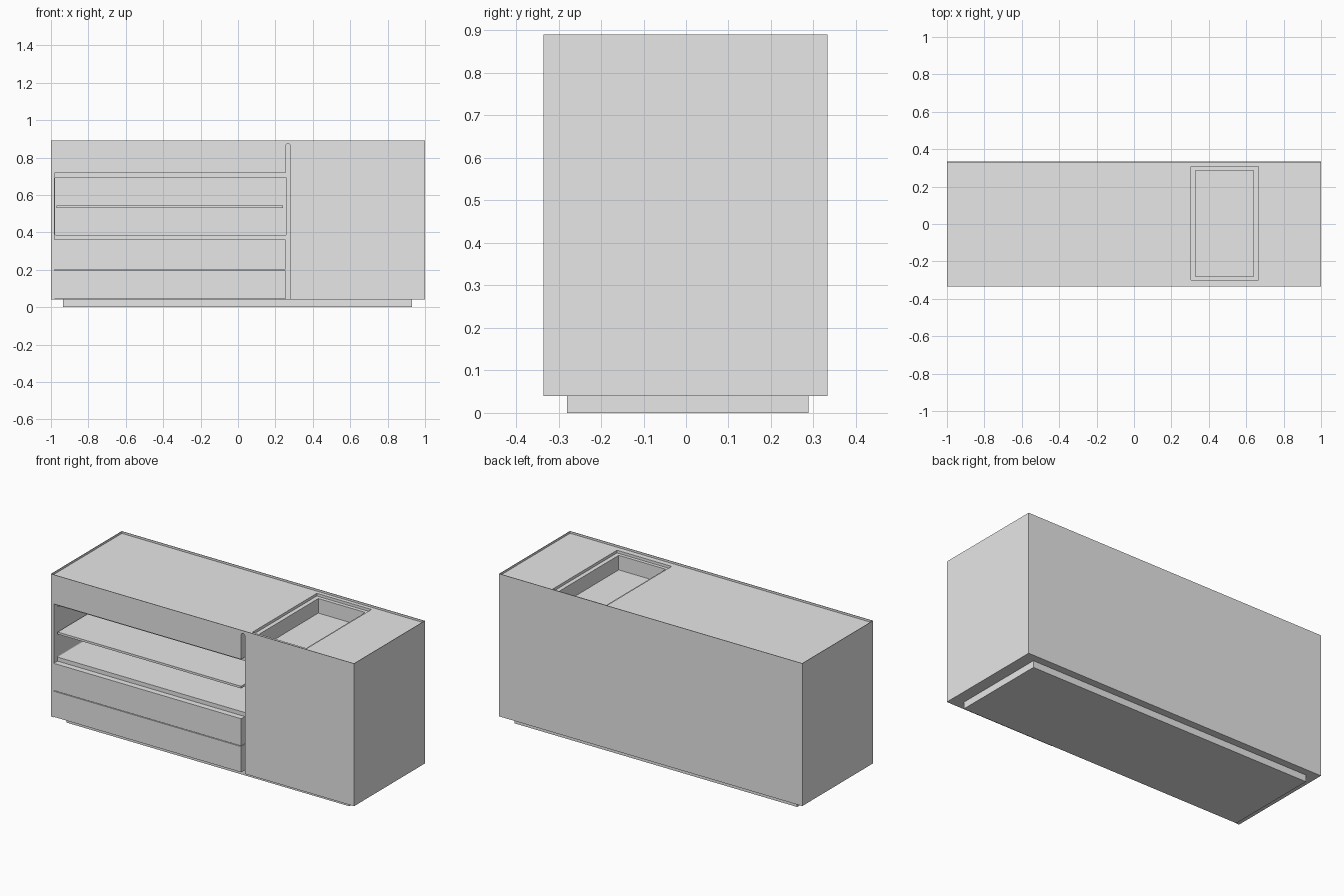
import bpy

if "Cube" in bpy.data.objects:
    bpy.data.objects.remove(bpy.data.objects["Cube"])

grey = bpy.data.materials.new("plain grey")
grey.diffuse_color = (0.8, 0.8, 0.8, 1.0)
grey.use_nodes = True
grey.node_tree.nodes["Principled BSDF"].inputs["Base Color"].default_value = grey.diffuse_color


def box(name, x, y, z):
    """Axis-aligned box from (min, max) pairs."""
    bpy.ops.mesh.primitive_cube_add(
        size=1, location=[(a + b) / 2 for a, b in (x, y, z)])
    ob = bpy.context.object
    ob.name = name
    ob.scale = [b - a for a, b in (x, y, z)]
    bpy.ops.object.transform_apply(location=False, rotation=False, scale=True)
    ob.data.materials.append(grey)
    return ob


def round_corners(ob, radius, segments=6):
    """Round the edges that run front to back."""
    import bmesh
    bm = bmesh.new()
    bm.from_mesh(ob.data)
    edges = [e for e in bm.edges
             if abs(e.verts[0].co.y - e.verts[1].co.y) > 1e-4]
    bmesh.ops.bevel(bm, geom=edges, offset=radius, segments=segments,
                    profile=0.5, affect='EDGES')
    bm.to_mesh(ob.data)
    bm.free()
    return ob


FRONT, BACK, TOP = -0.335, 0.333, 0.89
PANEL = (FRONT - 0.05, FRONT + 0.035)      # depth range of the front grooves

# Cabinet body, carved by the cutters below
body = box("cabinet_body", (-1, 1), (FRONT, BACK), (0.04, TOP))

cutters = [
    # sunk worktop inside a thin rim
    box("worktop_cutter", (-0.997, 0.997), (FRONT + 0.003, BACK - 0.003), (0.878, 1)),
    # stepped basin
    box("basin_step_cutter", (0.305, 0.665), (-0.30, 0.307), (0.862, 1)),
    box("basin_cutter", (0.33, 0.64), (-0.28, 0.285), (0.775, 1)),
    # vertical grip groove with a rounded top
    round_corners(box("grip_cutter", (0.255, 0.28), PANEL, (-0.1, 0.873)), 0.0122),
    # shelf opening with grip channels above and below
    box("opening_cutter", (-0.98, 0.256), PANEL, (0.362, 0.716)),
    round_corners(box("niche_cutter", (-0.979, 0.259), (-0.5, 0.30),
                      (0.386, 0.693)), 0.006, 3),
    # drawer gaps
    box("drawer_gap_cutter", (-0.98, 0.256), PANEL, (0.196, 0.2)),
    box("bottom_gap_cutter", (-0.98, 0.256), PANEL, (0.0, 0.043)),
]
for cutter in cutters:
    mod = body.modifiers.new(cutter.name, 'BOOLEAN')
    mod.operation = 'DIFFERENCE'
    mod.solver = 'EXACT'
    mod.object = cutter

# Bake the cuts and discard the cutters
bpy.context.view_layer.objects.active = body
for mod in list(body.modifiers):
    bpy.ops.object.modifier_apply(modifier=mod.name)
for cutter in cutters:
    bpy.data.objects.remove(cutter, do_unlink=True)

# Shelf in the niche, fixed to its back wall
box("middle_shelf", (-0.97, 0.24), (FRONT + 0.022, 0.302), (0.53, 0.543))

# Plinth
box("plinth", (-0.935, 0.93), (-0.28, 0.288), (0, 0.041))
